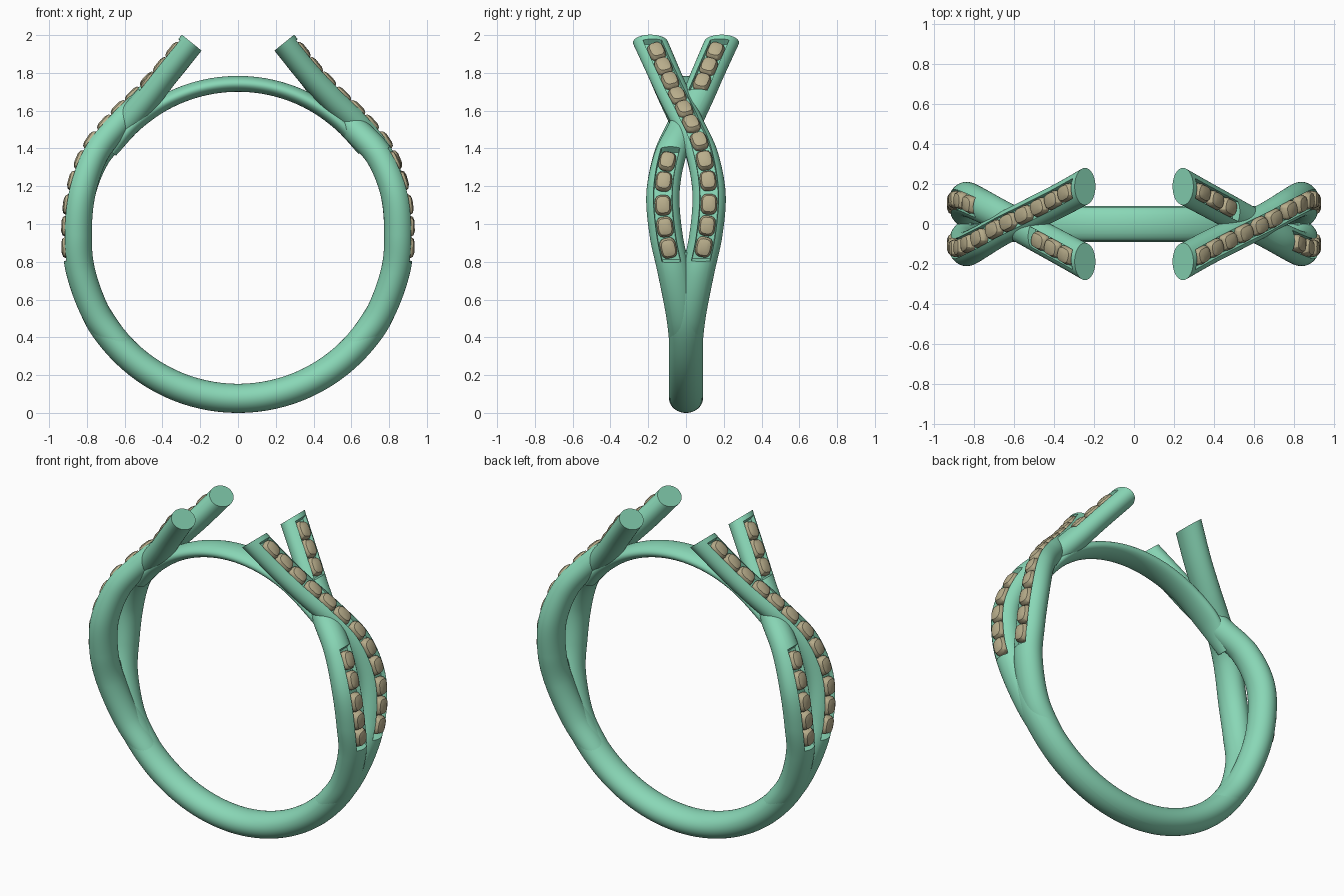
import bpy, bmesh, math
from mathutils import Vector

if "Cube" in bpy.data.objects:
    bpy.data.objects.remove(bpy.data.objects["Cube"])

CZ = 0.93          # ring centre height
PITCH = 0.1135     # stone spacing along a strand
FIRST = 0.095      # first stone's distance from the strand tip


def material(name, col):
    m = bpy.data.materials.new(name)
    m.diffuse_color = (*col, 1)
    m.use_nodes = True
    m.node_tree.nodes["Principled BSDF"].inputs["Base Color"].default_value = m.diffuse_color
    return m


metal = material("green_metal", (0.25, 0.68, 0.47))
stone = material("tan_stone", (0.48, 0.42, 0.26))


def finish(bm, name, mat, angle):
    bmesh.ops.recalc_face_normals(bm, faces=bm.faces)
    me = bpy.data.meshes.new(name)
    bm.to_mesh(me)
    bm.free()
    me.materials.append(mat)
    ob = bpy.data.objects.new(name, me)
    bpy.context.collection.objects.link(ob)
    bpy.ops.object.select_all(action='DESELECT')
    ob.select_set(True)
    bpy.context.view_layer.objects.active = ob
    bpy.ops.object.shade_smooth_by_angle(angle=math.radians(angle))
    return ob


def resample(ctrl, step):
    """Catmull-Rom through (x, y, z, half_width, half_thickness), evenly spaced."""
    c = [Vector(p) for p in ctrl]
    c = [2 * c[0] - c[1]] + c + [2 * c[-1] - c[-2]]
    dense = []
    for i in range(1, len(c) - 2):
        p0, p1, p2, p3 = c[i - 1:i + 3]
        for k in range(60):
            t = k / 60
            dense.append(0.5 * (2 * p1 + (p2 - p0) * t + (2 * p0 - 5 * p1 + 4 * p2 - p3) * t * t
                                + (3 * p1 - p0 - 3 * p2 + p3) * t ** 3))
    dense.append(c[-2])
    out, s, target = [], 0.0, 0.0
    for a, b in zip(dense, dense[1:]):
        d = (Vector(b[:3]) - Vector(a[:3])).length
        while target <= s + d:
            out.append(a.lerp(b, (target - s) / d))
            target += step
        s += d
    return out


def frames(path):
    """Position, tangent and outward normal in the ring plane."""
    res = []
    for i, p in enumerate(path):
        t = Vector(path[min(i + 1, len(path) - 1)][:3]) - Vector(path[max(i - 1, 0)][:3])
        t.normalize()
        res.append((Vector(p[:3]), t, Vector((-t.z, 0, t.x)).normalized()))
    return res


def section(a, b, g):
    """Oval section; g = 1 sinks a flat channel into the outer side."""
    w = 0.05
    f0 = math.acos(w / a) if a > w else math.pi / 2 - 0.2
    pts = []
    for k in range(33):
        f = f0 - (math.pi + 2 * f0) * k / 32
        pts.append((a * math.cos(f), b * math.sin(f)))
    edge = a * math.cos(f0) * 0.94
    for k in range(9):
        y = -edge + 2 * edge * k / 8
        n = b * math.sqrt(1 - (y / a) ** 2)
        pts.append((y, n + (b * 0.45 - n) * g))
    return pts


def sweep(name, path, step=0.01, slots=()):
    bm = bmesh.new()
    rings = []
    for i, (p, (pos, t, n)) in enumerate(zip(path, frames(path))):
        s = i * step
        g = 1 if any(lo <= s <= hi for lo, hi in slots) else 0
        rings.append([bm.verts.new(pos + Vector((0, y, 0)) + n * h) for y, h in section(p[3], p[4], g)])
    for r, q in zip(rings, rings[1:]):
        for k in range(len(r)):
            j = (k + 1) % len(r)
            bm.faces.new((r[k], r[j], q[j], q[k]))
    bm.faces.new(rings[0])
    bm.faces.new(rings[-1])
    return finish(bm, name, metal, 40)


def stones(name, path, indices, step=0.01):
    """Row of faceted cushion stones set in the channel."""
    bm = bmesh.new()
    fr = frames(path)
    for i in indices:
        k = round((FIRST + i * PITCH) / step)
        pos, t, n = fr[k]
        n = (n - t * n.dot(t)).normalized()
        side = t.cross(n)
        b = path[k][4]
        rings = []
        for sc, h in ((0.9, -0.03), (1, -0.012), (0.98, 0), (0.8, 0.017), (0.45, 0.024)):
            ring = []
            for m in range(16):
                f = 2 * math.pi * (m + 0.5) / 16
                u, v = (math.copysign(abs(q) ** 0.65, q) for q in (math.cos(f), math.sin(f)))
                ring.append(bm.verts.new(pos + t * (u * sc * 0.055) + side * (v * sc * 0.044)
                                         + n * (b - 0.018 + h)))
            rings.append(ring)
        for r, q in zip(rings, rings[1:]):
            for m in range(16):
                j = (m + 1) % 16
                bm.faces.new((r[m], r[j], q[j], q[m]))
        bm.faces.new(rings[0])
        bm.faces.new(rings[-1])
    return finish(bm, name, stone, 25)


def arc(a0, a1, rad, sizes):
    """Control points on the ring circle from angle a0 to a1 (degrees)."""
    pts = []
    for i, (w, h) in enumerate(sizes):
        f = math.radians(a0 + (a1 - a0) * i / (len(sizes) - 1))
        pts.append((rad * math.cos(f), 0, CZ + rad * math.sin(f), w, h))
    return resample(pts, 0.015)


# Lower shank, tapering where it splits, and the thin bridge on top
full = [(0.09, 0.077)] * 11
sweep("shank", arc(-5, -175, 0.853, [(0.025, 0.03), (0.06, 0.06)] + full + [(0.06, 0.06), (0.025, 0.03)]))
sweep("top_bridge", arc(146, 34, 0.812, [(0.05, 0.035)] + [(0.085, 0.042)] * 7 + [(0.05, 0.035)]))

# Crossing strand, from the tip down into the shank
strand = [
    (0.245, -0.188, 1.96, 0.093, 0.067),
    (0.375, -0.117, 1.80, 0.09, 0.068),
    (0.500, -0.055, 1.665, 0.088, 0.07),
    (0.640, 0.015, 1.525, 0.086, 0.072),
    (0.760, 0.085, 1.37, 0.086, 0.074),
    (0.832, 0.122, 1.16, 0.088, 0.077),
    (0.852, 0.105, 0.94, 0.088, 0.078),
    (0.831, 0.062, 0.74, 0.088, 0.077),
    (0.742, 0.022, 0.51, 0.083, 0.075),
    (0.600, 0.004, 0.326, 0.08, 0.07),
]
dips = {2: 0.015, 3: 0.03, 4: 0.015}
under = [(x - 0.7 * dips.get(i, 0), -y, z - 0.7 * dips.get(i, 0), a, b)
         for i, (x, y, z, a, b) in enumerate(strand)]


def slot(i, j):
    return (FIRST + i * PITCH - 0.06, FIRST + j * PITCH + 0.06)


parts = []
for label, ctrl, groups in (("over", strand, [(0, 11)]), ("under", under, [(0, 2), (7, 11)])):
    path = resample(ctrl, 0.01)
    parts.append(sweep(label + "_strand", path, slots=[slot(*g) for g in groups]))
    parts.append(stones(label + "_stones", path, [i for lo, hi in groups for i in range(lo, hi + 1)]))

# The left side is the right side turned half round
for ob in parts:
    ob.name = "right_" + ob.name
    twin = ob.copy()
    twin.name = ob.name.replace("right", "left")
    twin.rotation_euler.z = math.pi
    bpy.context.collection.objects.link(twin)
